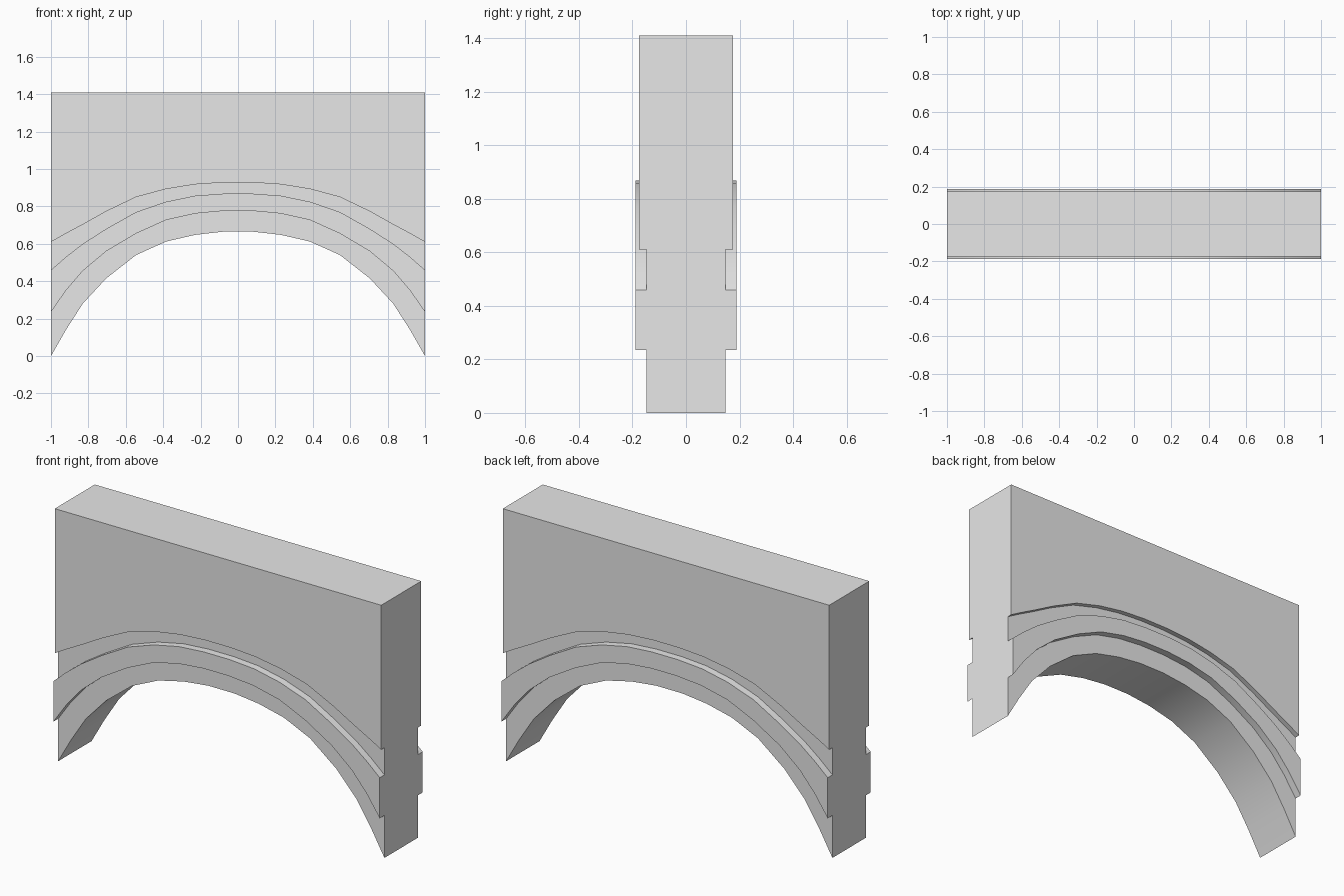
import bpy
import bmesh
import math

cube = bpy.data.objects.get("Cube")
if cube:
    bpy.data.objects.remove(cube, do_unlink=True)

TOP = 1.41
WALL, RECESS, MOULDING = 0.175, 0.147, 0.188  # half depths

# Left half of the arch: x, then soffit, band, moulding and groove heights
half = [
    (-1.00, 0.00, 0.235, 0.46, 0.61),
    (-0.92, 0.14, 0.35, 0.53, 0.655),
    (-0.83, 0.28, 0.455, 0.60, 0.703),
    (-0.705, 0.415, 0.56, 0.68, 0.773),
    (-0.545, 0.54, 0.655, 0.77, 0.85),
    (-0.385, 0.612, 0.727, 0.825, 0.893),
    (-0.23, 0.648, 0.762, 0.857, 0.918),
    (-0.08, 0.665, 0.776, 0.868, 0.928),
]
stations = half + [(-s[0], *s[1:]) for s in reversed(half)]


def section(soffit, band, moulding, groove):
    """Closed stepped outline through the wall thickness."""
    side = [
        (RECESS, soffit), (RECESS, band),
        (MOULDING, band), (MOULDING, moulding),
        (RECESS, moulding), (RECESS, groove),
        (WALL, groove), (WALL, TOP),
    ]
    return side + [(-y, z) for y, z in reversed(side)]


# Sweep the outline along the arch and cap both ends
bm = bmesh.new()
rings = [[bm.verts.new((s[0], y, z)) for y, z in section(*s[1:])]
         for s in stations]
for a, b in zip(rings, rings[1:]):
    for i in range(len(a)):
        j = (i + 1) % len(a)
        bm.faces.new((a[i], a[j], b[j], b[i]))
bm.faces.new(rings[0])
bm.faces.new(rings[-1])
bmesh.ops.recalc_face_normals(bm, faces=bm.faces)

mesh = bpy.data.meshes.new("arch_wall")
bm.to_mesh(mesh)
bm.free()
arch = bpy.data.objects.new("arch_wall", mesh)
bpy.context.collection.objects.link(arch)

# Plain stone colour
stone = bpy.data.materials.new("light_grey")
stone.use_nodes = True
colour = (0.8, 0.8, 0.8, 1.0)
stone.diffuse_color = colour
stone.node_tree.nodes["Principled BSDF"].inputs["Base Color"].default_value = colour
mesh.materials.append(stone)

# Smooth the curved faces, keep the steps crisp
bpy.context.view_layer.objects.active = arch
arch.select_set(True)
bpy.ops.object.shade_smooth_by_angle(angle=math.radians(30))
